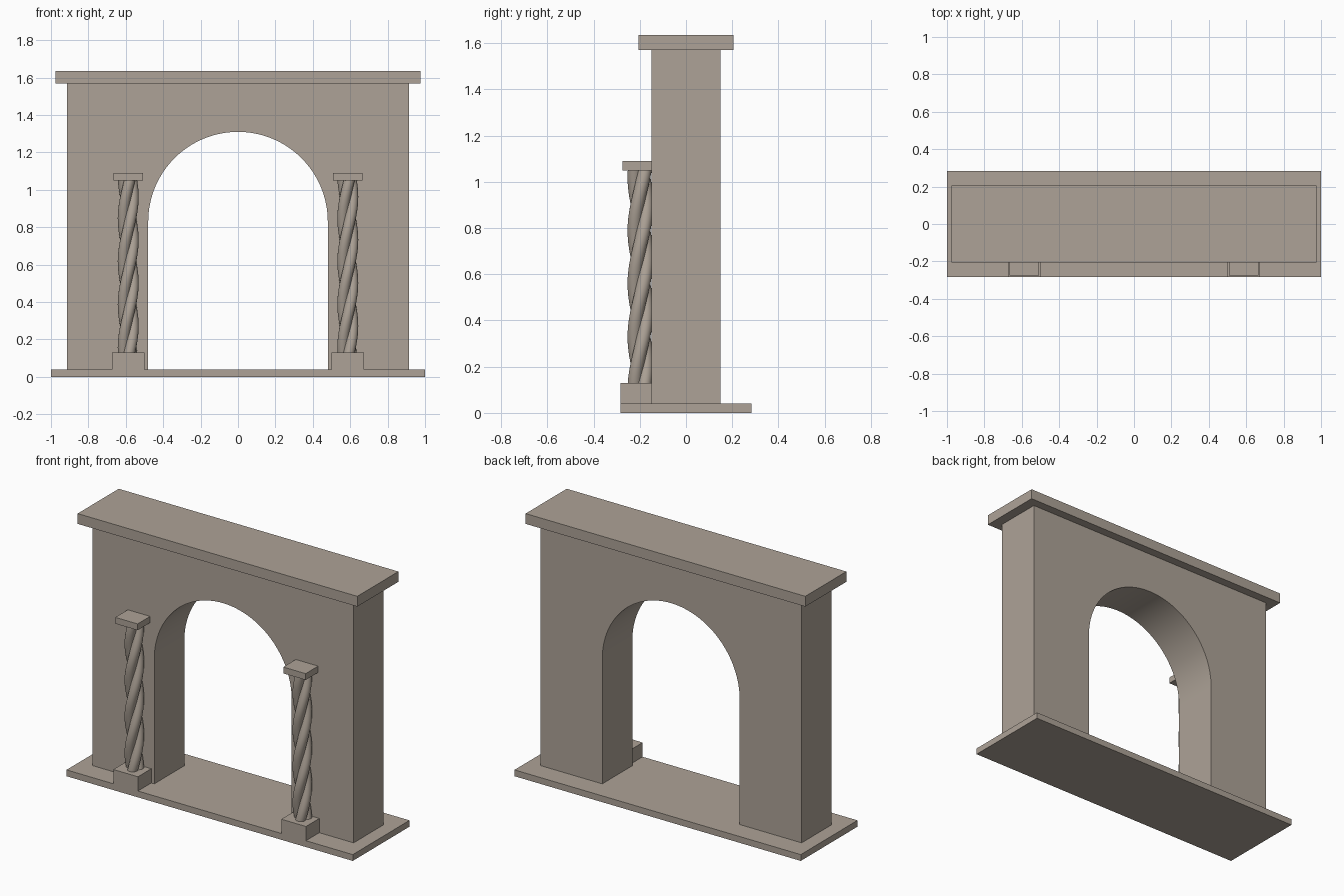
import bpy, bmesh
from math import pi, sin, cos, sqrt, radians

cube = bpy.data.objects.get("Cube")
if cube:
    bpy.data.objects.remove(cube, do_unlink=True)

stone = bpy.data.materials.new("warm_grey_stone")
STONE = (0.42, 0.365, 0.31, 1)
stone.use_nodes = True
stone.diffuse_color = STONE
stone.node_tree.nodes["Principled BSDF"].inputs["Base Color"].default_value = STONE


def finish(name, bm, smooth=None):
    """Turn a bmesh into a stone object, optionally smooth below an angle."""
    bmesh.ops.recalc_face_normals(bm, faces=bm.faces)
    mesh = bpy.data.meshes.new(name)
    bm.to_mesh(mesh)
    bm.free()
    mesh.materials.append(stone)
    obj = bpy.data.objects.new(name, mesh)
    bpy.context.collection.objects.link(obj)
    if smooth:
        bpy.ops.object.select_all(action='DESELECT')
        obj.select_set(True)
        bpy.context.view_layer.objects.active = obj
        bpy.ops.object.shade_smooth_by_angle(angle=radians(smooth))
    return obj


def box(name, x, y, z):
    """Box from (min, max) pairs."""
    bm = bmesh.new()
    bmesh.ops.create_cube(bm, size=1)
    for v in bm.verts:
        v.co = [sum(r) / 2 + c * (r[1] - r[0]) for r, c in zip((x, y, z), v.co)]
    return finish(name, bm)


BASE_TOP, WALL_TOP = 0.04, 1.57

# Base slab and top slab
box("base_slab", (-1, 1), (-0.283, 0.283), (0, BASE_TOP))
box("top_slab", (-0.977, 0.977), (-0.205, 0.205), (WALL_TOP, 1.635))


# Wall with a round-headed opening
def arched_wall(half_width, half_depth, opening, spring, steps=64):
    arc = [(opening * cos(pi * i / steps), spring + opening * sin(pi * i / steps))
           for i in range(steps + 1)]
    outline = ([(-half_width, BASE_TOP), (-half_width, WALL_TOP),
                (half_width, WALL_TOP), (half_width, BASE_TOP),
                (opening, BASE_TOP)] + arc + [(-opening, BASE_TOP)])
    bm = bmesh.new()
    face = bm.faces.new([bm.verts.new((x, -half_depth, z)) for x, z in outline])
    new = bmesh.ops.extrude_face_region(bm, geom=[face], use_keep_orig=True)["geom"]
    for v in new:
        if isinstance(v, bmesh.types.BMVert):
            v.co.y = half_depth
    return finish("arched_wall", bm, smooth=30)


arched_wall(0.913, 0.15, 0.48, 0.83)


# Twisted shaft: three round strands winding upward
def twisted_shaft(name, cx, cy, z0, z1, start, turns, strand=0.03, offset=0.026):
    sides, rings = 48, 96
    bm = bmesh.new()
    loops = []
    for j in range(rings + 1):
        t = j / rings
        twist = start + turns * 2 * pi * t
        loop = []
        for i in range(sides):
            a = 2 * pi * i / sides
            lobe = (a + pi / 3) % (2 * pi / 3) - pi / 3
            r = offset * cos(lobe) + sqrt(strand**2 - (offset * sin(lobe))**2)
            loop.append(bm.verts.new((cx + r * cos(a + twist),
                                      cy + r * sin(a + twist),
                                      z0 + (z1 - z0) * t)))
        loops.append(loop)
    for low, high in zip(loops, loops[1:]):
        for i in range(sides):
            k = (i + 1) % sides
            bm.faces.new((low[i], low[k], high[k], high[i]))
    bm.faces.new(loops[0])
    bm.faces.new(loops[-1])
    return finish(name, bm, smooth=75)


# Columns: pedestal, shaft and capital on each side
for side, s in (("left", 1), ("right", -1)):
    cx, cy = s * 0.587, -0.197
    box(side + "_pedestal", (cx - 0.086, cx + 0.086), (-0.283, -0.112), (BASE_TOP, 0.13))
    twisted_shaft(side + "_shaft", cx, cy, 0.13, 1.05, radians(46), 4 / 3)
    box(side + "_capital", (cx - 0.078, cx + 0.078), (-0.275, -0.119), (1.05, 1.09))
